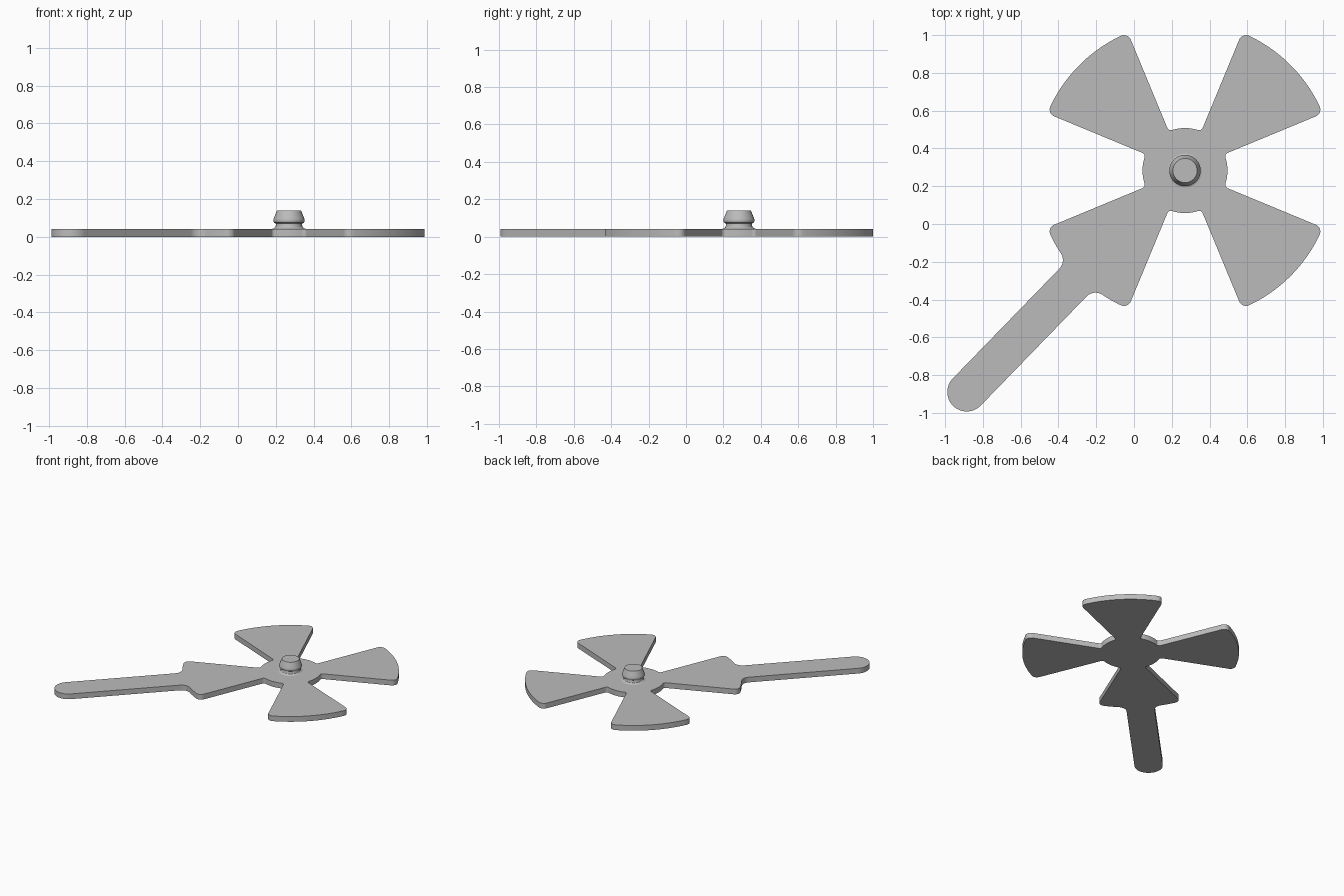
import bpy, bmesh
from math import radians, degrees, asin, atan2, sqrt, pi
from mathutils import Matrix, Vector

if "Cube" in bpy.data.objects:
    bpy.data.objects.remove(bpy.data.objects["Cube"], do_unlink=True)

CENTRE = Vector((0.27, 0.283, 0))
THICK = 0.042
R_OUT, R_HUB = 0.79, 0.225            # blade tip and hub radius
CORNER, INNER, NECK = 0.04, 0.02, 0.065   # fillet radii
HALF_W, LENGTH = 0.103, 1.646         # handle half width, cap centre distance
EDGE = 22.5                           # half angle of a blade

grey = bpy.data.materials.new("plain_grey")
grey.use_nodes = True
colour = (0.5, 0.5, 0.5, 1)
grey.diffuse_color = colour
grey.node_tree.nodes["Principled BSDF"].inputs["Base Color"].default_value = colour


def polar(r, deg):
    return Matrix.Rotation(radians(deg), 2) @ Vector((r, 0))


def arc(centre, r, start, end, n):
    return [centre + polar(r, start + (end - start) * i / n) for i in range(n + 1)]


def blade_half(handle):
    """Outline of one blade's upper half, along +x, from the tip to mid gap."""
    origin = Vector((0, 0))
    tip = EDGE - degrees(asin(CORNER / (R_OUT - CORNER)))
    root = EDGE + degrees(asin(INNER / (R_HUB + INNER)))
    pts, start = [], 0
    if handle:
        side = HALF_W + NECK
        along = sqrt((R_OUT + NECK) ** 2 - side ** 2)
        start = degrees(atan2(side, along))
        pts += arc(Vector((LENGTH, 0)), HALF_W, 0, 90, 14)
        pts += arc(Vector((along, side)), NECK, 270, 180 + start, 12)
    pts += arc(origin, R_OUT, start, tip, 12)
    pts += arc(polar(R_OUT - CORNER, tip), CORNER, tip, EDGE + 90, 8)
    pts += arc(polar(R_HUB + INNER, root), INNER, EDGE + 270, root + 180, 6)
    pts += arc(origin, R_HUB, root, 45, 6)
    return pts


def finish(bm, name):
    bmesh.ops.remove_doubles(bm, verts=bm.verts, dist=0.0002)
    bmesh.ops.recalc_face_normals(bm, faces=bm.faces)
    mesh = bpy.data.meshes.new(name)
    bm.to_mesh(mesh)
    bm.free()
    mesh.materials.append(grey)
    obj = bpy.data.objects.new(name, mesh)
    obj.location = CENTRE
    bpy.context.collection.objects.link(obj)
    bpy.ops.object.select_all(action='DESELECT')
    obj.select_set(True)
    bpy.context.view_layer.objects.active = obj
    bpy.ops.object.shade_smooth_by_angle(angle=radians(30))
    return obj


# Flat plate: four blades, hub and handle as one outline
outline = []
for k in range(4):
    half = blade_half(handle=(k == 2))
    whole = [Vector((p.x, -p.y)) for p in reversed(half)] + half
    for p in whole:
        if p.x > 1.5:                 # the handle leans very slightly
            p.y += 0.012
    turn = Matrix.Rotation(radians(45 + 90 * k), 2)
    for p in whole:
        q = turn @ p
        if not outline or (q - outline[-1]).length > 0.0005:
            outline.append(q)
if (outline[0] - outline[-1]).length < 0.0005:
    outline.pop()

bm = bmesh.new()
base = bm.faces.new([bm.verts.new((p.x, p.y, 0)) for p in outline])
grown = bmesh.ops.extrude_face_region(bm, geom=[base], use_keep_orig=True)
top = [v for v in grown["geom"] if isinstance(v, bmesh.types.BMVert)]
bmesh.ops.translate(bm, verts=top, vec=(0, 0, THICK))
finish(bm, "blade_plate")

# Knob: lathe profile with a flared foot, neck and tapered head
profile = [(0, 0.03), (0.09, 0.03), (0.09, THICK), (0.08, 0.045), (0.073, 0.051),
           (0.07, 0.06), (0.07, 0.07), (0.079, 0.075), (0.083, 0.082),
           (0.083, 0.09), (0.08, 0.1), (0.064, 0.14), (0, 0.14)]
bm = bmesh.new()
verts = [bm.verts.new((r, 0, z)) for r, z in profile]
edges = [bm.edges.new(pair) for pair in zip(verts, verts[1:])]
bmesh.ops.spin(bm, geom=verts + edges, cent=(0, 0, 0), axis=(0, 0, 1),
               angle=2 * pi, steps=48, use_merge=True)
finish(bm, "knob")
